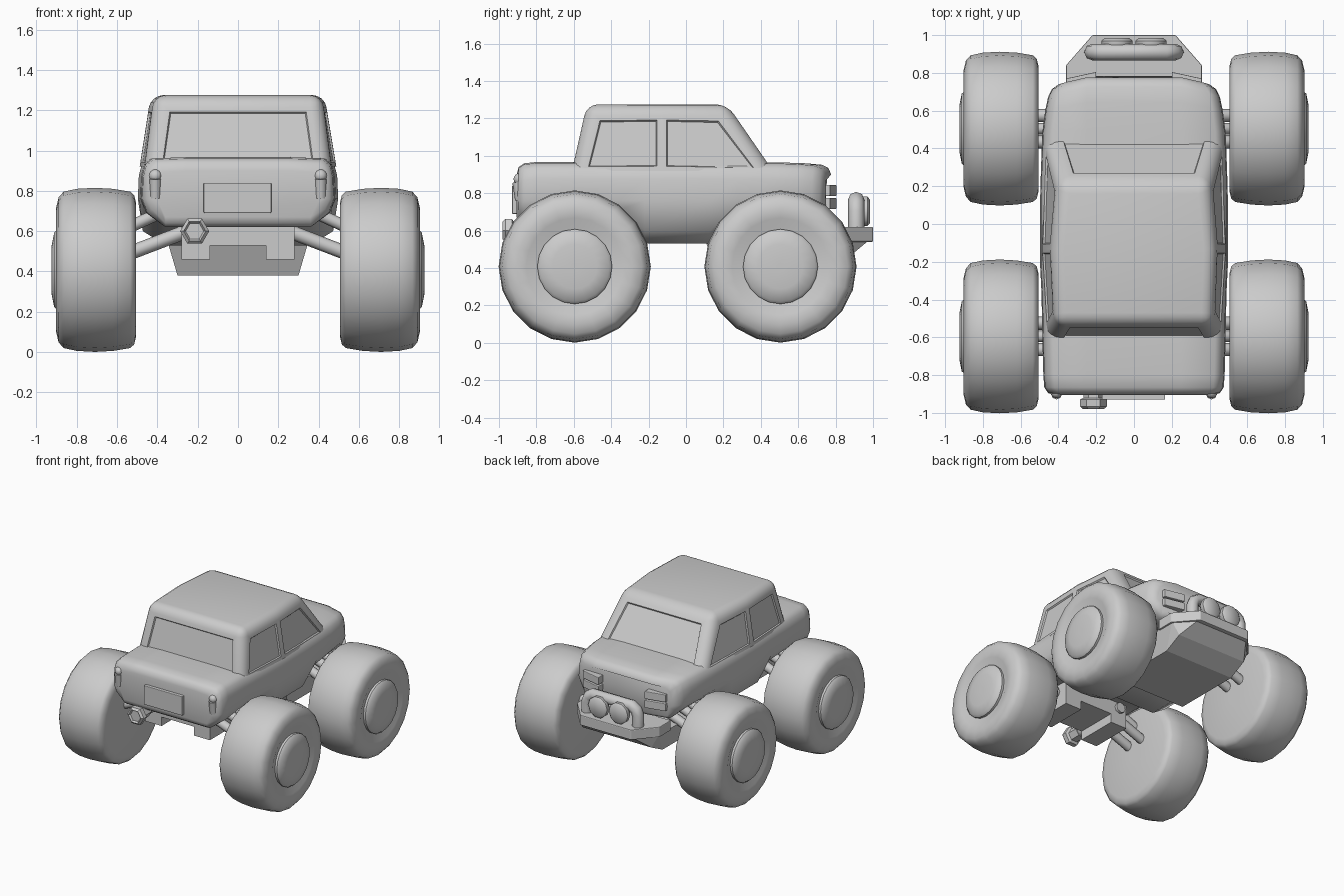
import bpy, bmesh, math
from mathutils import Vector

if "Cube" in bpy.data.objects:
    bpy.data.objects.remove(bpy.data.objects["Cube"])


def finish(bm, name, smooth=True, angle=40, bevel=0):
    bmesh.ops.recalc_face_normals(bm, faces=bm.faces[:])
    me = bpy.data.meshes.new(name)
    bm.to_mesh(me)
    bm.free()
    ob = bpy.data.objects.new(name, me)
    bpy.context.collection.objects.link(ob)
    if bevel:
        m = ob.modifiers.new("bevel", 'BEVEL')
        m.width, m.segments, m.limit_method = bevel, 2, 'ANGLE'
    if smooth:
        bpy.ops.object.select_all(action='DESELECT')
        ob.select_set(True)
        bpy.context.view_layer.objects.active = ob
        bpy.ops.object.shade_smooth_by_angle(angle=math.radians(angle))
    return ob


def loft(bm, rings, caps=True):
    vs = [[bm.verts.new(p) for p in r] for r in rings]
    n = len(vs[0])
    for a, b in zip(vs, vs[1:]):
        for i in range(n):
            bm.faces.new((a[i], a[(i + 1) % n], b[(i + 1) % n], b[i]))
    if caps:
        bm.faces.new(vs[0])
        bm.faces.new(vs[-1])


def lathe(name, profile, centre, axis='x', sides=20, phase=0.0, angle=40):
    bm = bmesh.new()
    rings = []
    for d, r in profile:
        ring = []
        for i in range(sides):
            t = phase + 2 * math.pi * i / sides
            c, s = r * math.cos(t), r * math.sin(t)
            off = Vector((d, c, s)) if axis == 'x' else Vector((c, d, s))
            ring.append(Vector(centre) + off)
        rings.append(ring)
    loft(bm, rings)
    return finish(bm, name, angle=angle)


def box(name, lo, hi, bevel=0):
    return hull(name, [(x, y, z) for x in (lo[0], hi[0]) for y in (lo[1], hi[1]) for z in (lo[2], hi[2])], bevel)


def hull(name, pts, bevel=0):
    bm = bmesh.new()
    for p in pts:
        bm.verts.new(p)
    bmesh.ops.convex_hull(bm, input=bm.verts[:])
    bmesh.ops.dissolve_limit(bm, angle_limit=0.02, verts=bm.verts[:], edges=bm.edges[:])
    return finish(bm, name, smooth=False, bevel=bevel)


def tube(name, pts, r, kind='POLY'):
    cu = bpy.data.curves.new(name, 'CURVE')
    cu.dimensions = '3D'
    cu.bevel_depth, cu.bevel_resolution, cu.use_fill_caps = r, 2, True
    sp = cu.splines.new(kind)
    sp.points.add(len(pts) - 1)
    for p, co in zip(sp.points, pts):
        p.co = (*co, 1)
    ob = bpy.data.objects.new(name, cu)
    bpy.context.collection.objects.link(ob)


# Lower body: cross-sections along y (y, half width, bottom, top)
stations = [(-.905, .42, .67, .90), (-.895, .455, .64, .94), (-.865, .475, .62, .96), (-.80, .48, .62, .967),
            (-.60, .485, .65, .967), (-.36, .49, .64, .967), (-.22, .497, .53, .967), (.13, .497, .53, .967),
            (.28, .493, .64, .967), (.50, .485, .66, .965), (.66, .47, .65, .96), (.75, .455, .64, .952),
            (.785, .435, .65, .935), (.80, .40, .67, .90)]
rings = []
for y, w, zb, zt in stations:
    half = [(.2, zb), (.36, zb), (w - .025, zb + .07), (w, .76), (w - .005, zt - .09), (w - .02, zt - .035),
            (w - .055, zt - .006), (.25, zt)]
    sec = half + [(-x, z) for x, z in reversed(half)]
    bow = .38 if y > .45 else 0
    fade = min(1, max(0, (y - .45) / .3))
    rings.append([(x, y - bow * fade * x * x, z) for x, z in sec])
bm = bmesh.new()
loft(bm, rings)
finish(bm, "body", angle=50)

# Cabin: tapered block, rounded edges, recessed windows
low = [(-.46, -.61), (.46, -.61), (.488, -.13), (.465, .465), (-.465, .465), (-.488, -.13)]
top = [(-.415, -.53), (.415, -.53), (.43, -.13), (.395, .22), (-.395, .22), (-.43, -.13)]
bm = bmesh.new()
loft(bm, [[(x, y, .92) for x, y in low], [(x, y, 1.275) for x, y in top]])
bmesh.ops.recalc_face_normals(bm, faces=bm.faces[:])
edges = [e for e in bm.edges if max(v.co.z for v in e.verts) > 1
         and not all(abs(v.co.y + .13) < .01 for v in e.verts)]
bmesh.ops.bevel(bm, geom=edges, offset=.06, segments=4, profile=.5, affect='EDGES')
glass = [f for f in bm.faces if f.calc_area() > .045 and abs(f.normal.z) < .8]
bmesh.ops.inset_individual(bm, faces=glass, thickness=.035, depth=0)
bmesh.ops.inset_individual(bm, faces=glass, thickness=.008, depth=-.01)
finish(bm, "cabin", angle=45)

# Wheels and suspension
tyre = [(.505, .05), (.505, .33), (.515, .37), (.535, .388), (.62, .402), (.71, .407), (.80, .402), (.865, .388),
        (.89, .36), (.902, .31), (.897, .26), (.878, .215), (.875, .05)]
hub = [(.86, .2), (.895, .2), (.912, .185), (.925, .12), (.925, .02)]
for s in (-1, 1):
    for y, label in ((-.595, "rear"), (.505, "front")):
        for part, prof in (("tyre", tyre), ("hub", hub)):
            lathe(f"{label}_{part}", [(s * d, r) for d, r in prof], (0, y, .408))
        for dy in (-.07, .07):
            tube(f"{label}_lower_arm", [(s * .2, y + dy, .62), (s * .54, y + dy, .49)], .035)
        tube(f"{label}_upper_arm", [(s * .3, y, .73), (s * .54, y, .62)], .03)

# Underbody: skid block at the bonnet end, frame at the tail
hull("skid_block", [(s * x, y, z) for s in (-1, 1) for x, y, z in (
    (.35, .1, .55), (.35, .84, .55), (.22, .98, .55), (.3, .15, .45), (.3, .86, .45), (.3, .18, .38), (.3, .72, .38))])
box("frame_crossmember", (-.28, -.75, .53), (.28, -.42, .68))
for s in (-1, 1):
    box("frame_rail", (s * .14, -.75, .46), (s * .28, -.42, .6))

# Bumper, bull bar and spot lamps
hull("bumper", [(s * x, y, z) for s in (-1, 1) for z in (.54, .62) for x, y in ((.36, .7), (.36, .84), (.22, 1))], .006)
tube("bull_bar", [(-.22, .91, .58), (-.22, .91, .70), (-.205, .91, .74), (-.165, .91, .765),
                  (.165, .91, .765), (.205, .91, .74), (.22, .91, .70), (.22, .91, .58)], .044)
for s in (-1, 1):
    lathe("spot_lamp", [(.91, .06), (.94, .083), (.97, .083), (.984, .065)], (s * .09, 0, .703), 'y', 10)
    # Headlamps: two stacked blocks on the angled nose
    for z in (.715, .785):
        hull("headlamp", [(s * x, y + dy, z + dz) for x, y in ((.2, .79), (.36, .755))
                          for dy in (-.08, .015) for dz in (0, .06)], .005)
    # Tail lamps: upright capsule with a round lamp on top
    tube("tail_lamp", [(s * .41, -.885, .765), (s * .41, -.9, .86)], .029)
    bm = bmesh.new()
    bmesh.ops.create_uvsphere(bm, u_segments=12, v_segments=8, radius=.032)
    bmesh.ops.translate(bm, verts=bm.verts[:], vec=(s * .41, -.89, .875))
    finish(bm, "tail_lamp_cap")

# Plate and six-sided exhaust
box("plate", (-.17, -.93, .69), (.165, -.88, .84), .004)
lathe("exhaust_tip", [(-.84, .05), (-.92, .052), (-.93, .072), (-.965, .072), (-.98, .055), (-.965, .045)],
      (-.215, 0, .6), 'y', 6, angle=20)
tube("exhaust_pipe", [(-.215, -.85, .6), (-.215, -.4, .6)], .04)
